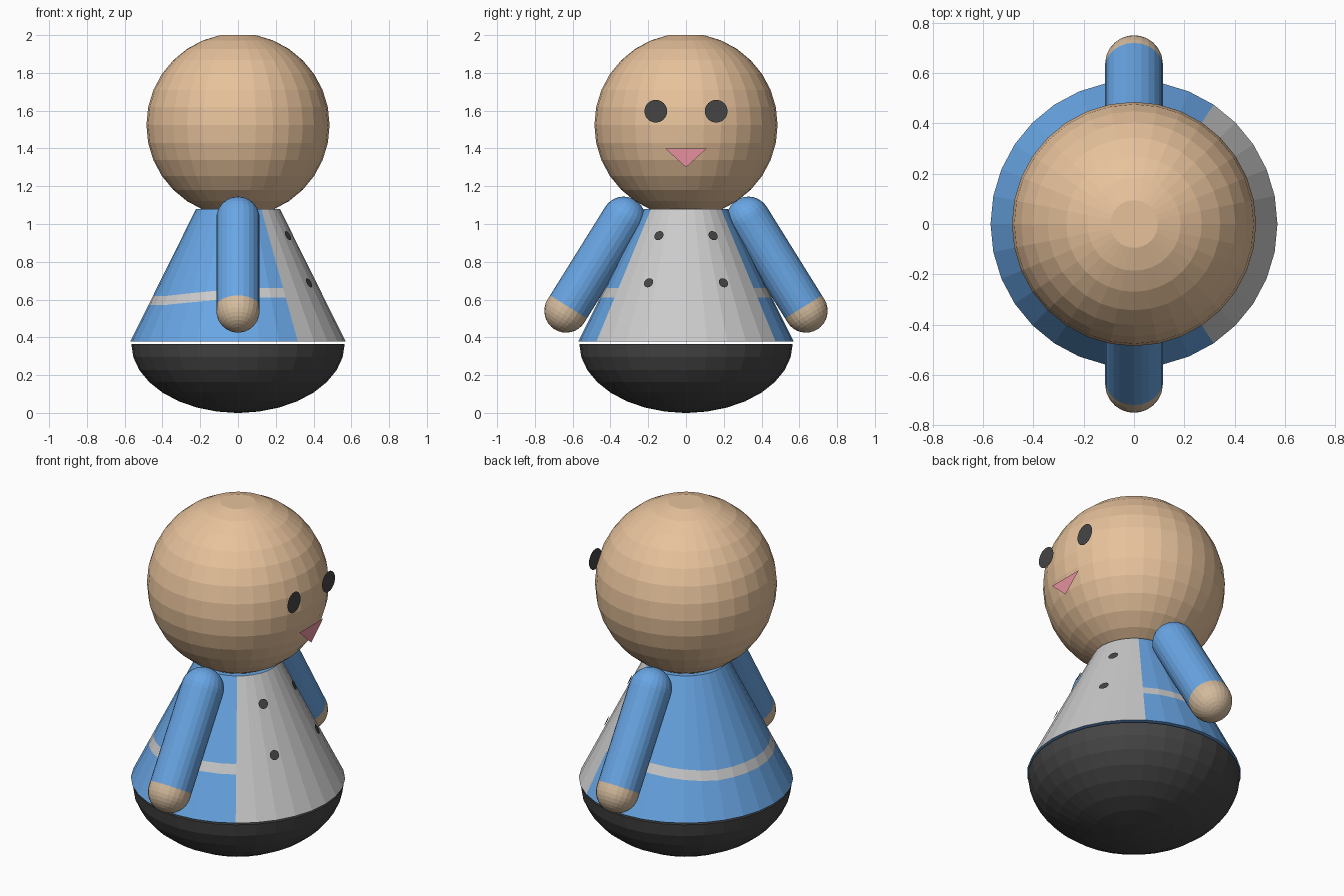
import bpy, bmesh
from math import sin, cos, pi, radians, sqrt
from mathutils import Vector

if "Cube" in bpy.data.objects:
    bpy.data.objects.remove(bpy.data.objects["Cube"])


def material(name, rgb):
    m = bpy.data.materials.new(name)
    m.diffuse_color = (*rgb, 1)
    m.use_nodes = True
    m.node_tree.nodes["Principled BSDF"].inputs["Base Color"].default_value = m.diffuse_color
    return m


BLUE = material("blue", (0.14, 0.38, 0.78))
SKIN = material("skin", (0.80, 0.54, 0.33))
HAND = material("tan", (0.66, 0.50, 0.34))
BLACK = material("black", (0.06, 0.06, 0.06))
PINK = material("pink", (0.78, 0.28, 0.34))
LIGHT = material("light_grey", (0.76, 0.76, 0.76))


def finish(bm, name, *mats):
    bmesh.ops.recalc_face_normals(bm, faces=bm.faces)
    me = bpy.data.meshes.new(name)
    bm.to_mesh(me)
    bm.free()
    for m in mats:
        me.materials.append(m)
    ob = bpy.data.objects.new(name, me)
    bpy.context.collection.objects.link(ob)
    return ob


def lathe(name, profile, n, mat):
    """Revolve (radius, z) points around z, with flat caps at both ends."""
    bm = bmesh.new()
    rings = [[bm.verts.new((r * cos(2 * pi * i / n), r * sin(2 * pi * i / n), z))
              for i in range(n)] for r, z in profile]
    for a, b in zip(rings, rings[1:]):
        for i in range(n):
            j = (i + 1) % n
            bm.faces.new((a[i], a[j], b[j], b[i]))
    bm.faces.new(rings[0])
    bm.faces.new(rings[-1])
    return finish(bm, name, mat)


def flat_shape(name, points, mat):
    """Single flat face from 3D points."""
    bm = bmesh.new()
    bm.faces.new([bm.verts.new(p) for p in points])
    return finish(bm, name, mat)


def disc(name, centre, normal, r, mat, n=24):
    q = Vector(normal).to_track_quat('Z', 'Y')
    return flat_shape(name, [Vector(centre) + q @ Vector((r * cos(2 * pi * i / n), r * sin(2 * pi * i / n), 0))
                             for i in range(n)], mat)


# Head: faceted ball with flattened poles
R, HZ = 0.485, 1.524
lathe("head", [(R * sin(pi * k / 16), HZ - R * cos(pi * k / 16)) for k in range(1, 16)], 32, SKIN)

# Rounded base bowl
lathe("base", [(0.565 * sin(t), 0.366 * (1 - cos(t)))
               for t in (pi / 2 * max(k, 0.1) / 8 for k in range(9))], 32, BLACK)

# Coat: cone with a light front panel and a wavy stripe
Z0, Z1, R0, R1, N = 0.378, 1.08, 0.57, 0.222, 32


def cone_radius(z):
    return R0 + (R1 - R0) * (z - Z0) / (Z1 - Z0)


bm = bmesh.new()
columns = []
for i in range(N):
    a = 2 * pi * i / N
    from_front = min(i, N - i) * 360 / N
    low = 0.57 + 0.04 * min(1, max(0, (145 - from_front) / 60))
    columns.append([bm.verts.new((cone_radius(z) * cos(a), cone_radius(z) * sin(a), z))
                    for z in (Z0, low, low + 0.05, Z1)])
for i in range(N):
    c, d = columns[i], columns[(i + 1) % N]
    panel = i < 5 or i >= N - 5
    for k in range(3):
        f = bm.faces.new((c[k], d[k], d[k + 1], c[k + 1]))
        f.material_index = 1 if panel or k == 1 else 0
bm.faces.new([c[0] for c in columns])
bm.faces.new([c[3] for c in columns])
finish(bm, "coat", BLUE, LIGHT)

# Arms: capsule sleeves with rounded hands
AR, SPLIT = 0.115, 0.025
for side, s in (("left", 1), ("right", -1)):
    hand, shoulder = Vector((0, s * 0.635, 0.54)), Vector((0, s * 0.33, 1.03))
    length = (shoulder - hand).length
    dome = [(AR * cos(t), AR * sin(t)) for t in (pi / 2 * min(k, 7.8) / 8 for k in range(9))]
    sleeve = lathe(side + "_sleeve", [(AR, SPLIT)] + [(r, length + z) for r, z in dome], 24, BLUE)
    palm = lathe(side + "_hand", [(AR, SPLIT)] + [(r, -z) for r, z in dome], 24, HAND)
    for ob in (sleeve, palm):
        ob.location = hand
        ob.rotation_euler = (shoulder - hand).to_track_quat('Z', 'Y').to_euler()

    # Eye and coat buttons on this side
    disc(side + "_eye", (0.476, s * 0.16, 1.597), (1, 0, 0), 0.06, BLACK)
    for name, y, z in (("upper", 0.14, 0.935), ("lower", 0.195, 0.685)):
        r = cone_radius(z)
        x = sqrt(r * r - y * y)
        n = Vector((x / r, s * y / r, (R0 - R1) / (Z1 - Z0))).normalized()
        disc(f"{side}_{name}_button", Vector((x, s * y, z)) + n * 0.008, n, 0.027, BLACK, 16)

# Mouth
flat_shape("mouth", [(0.476, -0.11, 1.4), (0.476, 0, 1.3), (0.476, 0.11, 1.4)], PINK)
